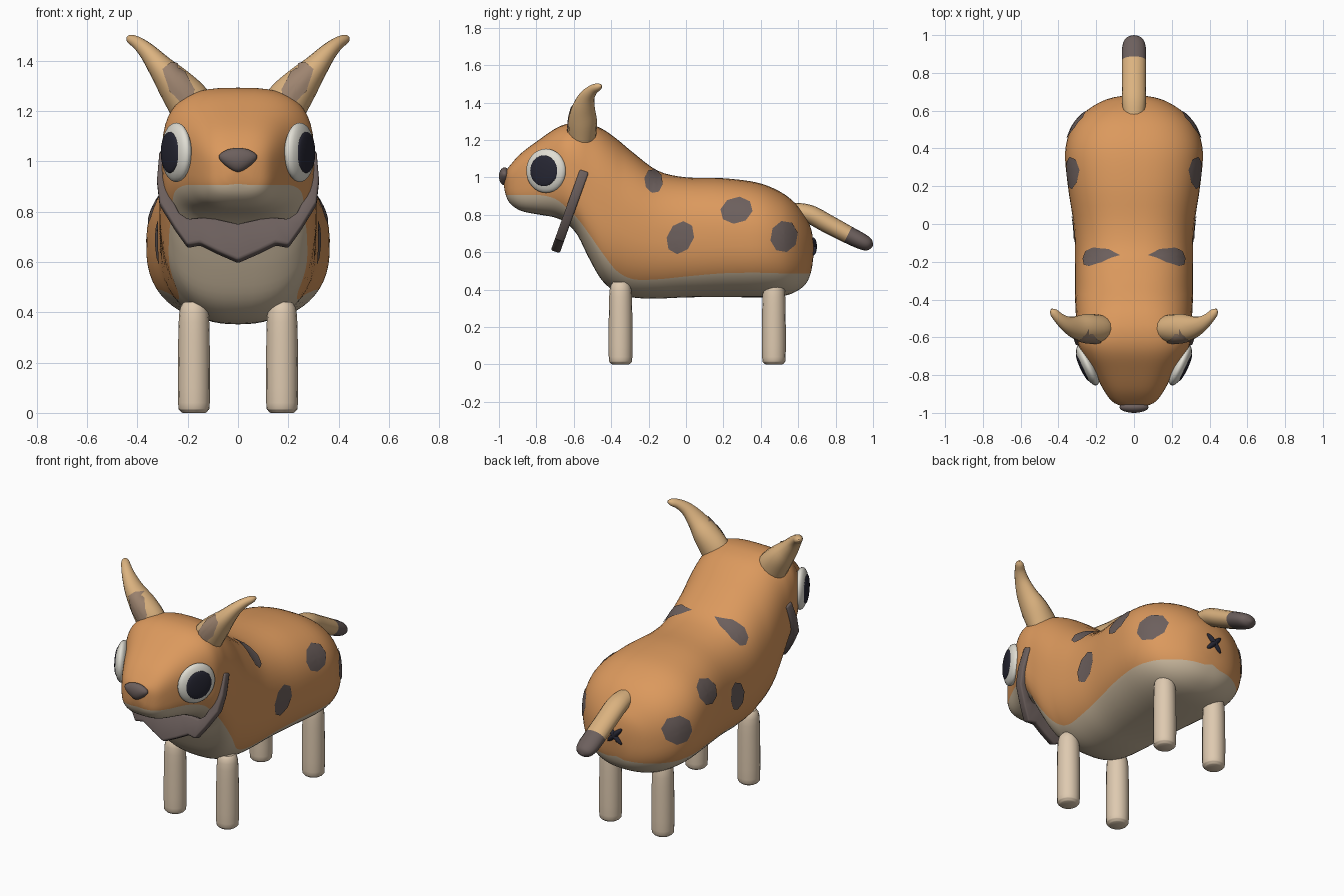
import bpy, bmesh, math
from mathutils import Vector, Matrix
from mathutils.bvhtree import BVHTree

if "Cube" in bpy.data.objects:
    bpy.data.objects.remove(bpy.data.objects["Cube"])


def srgb(*c):
    return tuple(v / 12.92 if v < 0.04 else ((v + 0.055) / 1.055) ** 2.4 for v in c) + (1.0,)


def material(name, *c):
    m = bpy.data.materials.new(name)
    m.diffuse_color = srgb(*c)
    m.use_nodes = True
    m.node_tree.nodes["Principled BSDF"].inputs["Base Color"].default_value = m.diffuse_color
    return m


ORANGE = material("orange fur", .86, .60, .365)
CREAM = material("cream belly", .80, .73, .625)
BEIGE = material("beige legs", .87, .79, .69)
TAN = material("tan fur", .86, .70, .50)
DARK = material("dark brown", .425, .375, .365)
INNER = material("inner ear", .62, .52, .44)
WHITE = material("eye white", .88, .87, .83)
BLACK = material("pupil black", .15, .15, .20)


def make(name, bm, *mats):
    bmesh.ops.remove_doubles(bm, verts=bm.verts, dist=1e-5)
    me = bpy.data.meshes.new(name)
    bm.to_mesh(me)
    bm.free()
    for m in mats:
        me.materials.append(m)
    ob = bpy.data.objects.new(name, me)
    bpy.context.collection.objects.link(ob)
    return ob


def smooth_rows(rows, k):
    """Catmull-Rom interpolation through rows of numbers."""
    out = []
    for i in range(len(rows) - 1):
        a, b, c, d = rows[max(i - 1, 0)], rows[i], rows[i + 1], rows[min(i + 2, len(rows) - 1)]
        for j in range(k):
            t = j / k
            out.append([q + .5 * t * (r - p + t * (2 * p - 5 * q + 4 * r - s + t * (3 * (q - r) + s - p)))
                        for p, q, r, s in zip(a, b, c, d)])
    return out + [list(rows[-1])]


def loft(rings, rule):
    """Skin closed rings; rule(ring, segment) gives the material index."""
    bm = bmesh.new()
    vs = [[bm.verts.new(p) for p in r] for r in rings]
    n = len(vs[0])
    for i in range(len(vs) - 1):
        for j in range(n):
            f = bm.faces.new((vs[i][j], vs[i][(j + 1) % n], vs[i + 1][(j + 1) % n], vs[i + 1][j]))
            f.material_index = rule(i, j)
    bm.faces.new(vs[0][::-1]).material_index = rule(0, n // 2)
    bm.faces.new(vs[-1]).material_index = rule(len(vs) - 2, n // 2)
    bmesh.ops.recalc_face_normals(bm, faces=bm.faces)
    return bm


def sweep(rows, ref, k=4, sides=16, rule=lambda i, j: 0):
    """Tube along x, y, z with radii along ref and across it."""
    rows = smooth_rows(rows, k)
    pts = [Vector(r[:3]) for r in rows]
    rings = []
    for i, p in enumerate(pts):
        t = (pts[min(i + 1, len(pts) - 1)] - pts[max(i - 1, 0)]).normalized()
        u = (Vector(ref) - t * t.dot(Vector(ref))).normalized()
        v = t.cross(u)
        ru, rv = max(rows[i][3], .003), max(rows[i][4], .003)
        rings.append([p + u * ru * math.cos(a) + v * rv * math.sin(a)
                      for a in (2 * math.pi * j / sides for j in range(sides))])
    return loft(rings, rule)


def ellipsoid(name, mat, loc, scale, rot=Matrix()):
    bm = bmesh.new()
    bmesh.ops.create_uvsphere(bm, u_segments=24, v_segments=16, radius=1)
    bm.transform(Matrix.Translation(loc) @ rot @ Matrix.Diagonal((*scale, 1)))
    return make(name, bm, mat)


def patch(name, mat, target, outline, direction):
    """Thin plate draped on the target along a ray direction."""
    me = target.data
    tree = BVHTree.FromPolygons([v.co for v in me.vertices], [tuple(p.vertices) for p in me.polygons])
    d = Vector(direction)
    pts = [Vector(p) for p in outline]
    pts = [a.lerp(b, t / 3) for a, b in zip(pts, pts[1:] + pts[:1]) for t in range(3)]
    mid = sum(pts, Vector()) / len(pts)

    bm = bmesh.new()

    def drape(p):
        co, no, *_ = tree.ray_cast(p - d * 2, d)
        if co is None:
            co, no, *_ = tree.find_nearest(p)
        return bm.verts.new(co + (no if no.dot(d) < 0 else -no) * .005)

    c = drape(mid)
    rings = [[drape(mid.lerp(p, f)) for p in pts] for f in (.25, .5, .75, 1)]
    n = len(pts)
    for j in range(n):
        bm.faces.new((c, rings[0][j], rings[0][(j + 1) % n]))
        for a, b in zip(rings, rings[1:]):
            bm.faces.new((a[j], b[j], b[(j + 1) % n], a[(j + 1) % n]))
    bm.normal_update()
    if sum(f.normal.dot(d) for f in bm.faces) > 0:
        bmesh.ops.reverse_faces(bm, faces=bm.faces)
    return make(name, bm, mat)


# Body and head: cross-sections as y, bottom, top, half width, belly line
STATIONS = [
    (-.975, .968, .978, .005, .905), (-.965, .91, 1.025, .06, .905), (-.94, .86, 1.065, .115, .905),
    (-.88, .82, 1.13, .16, .905), (-.78, .80, 1.205, .215, .905), (-.70, .785, 1.26, .265, .885),
    (-.64, .755, 1.285, .295, .84), (-.58, .69, 1.292, .303, .78), (-.52, .57, 1.285, .305, .70),
    (-.45, .45, 1.26, .31, .60), (-.37, .385, 1.205, .312, .50), (-.28, .357, 1.13, .312, .455),
    (-.15, .352, 1.035, .312, .455), (0, .358, 1.0, .32, .47), (.2, .36, .995, .35, .487),
    (.38, .358, .972, .365, .49), (.5, .362, .925, .335, .487), (.58, .385, .865, .275, .485),
    (.64, .43, .785, .19, .485), (.67, .50, .72, .11, .485), (.685, .61, .625, .005, .485)]
NB, NT = 10, 18
K = NB + NT
rings = []
for y, lo, hi, w, line in smooth_rows(STATIONS, 4):
    n = 2.4 + .6 * min(max((-.35 - y) / .2, 0), 1)
    cz, hz = (lo + hi) / 2, max((hi - lo) / 2, .004)
    s = min(max((line - cz) / hz, -1), .9)
    tb = math.asin(math.copysign(abs(s) ** (n / 2), s))
    ts = [-math.pi / 2 + (tb + math.pi / 2) * j / NB for j in range(NB)]
    ts += [tb + (math.pi / 2 - tb) * j / NT for j in range(NT + 1)]
    half = []
    for t in ts:
        sn = math.sin(t)
        half.append((max(w, .003) * max(math.cos(t), 0) ** (2 / n),
                     y, cz + hz * math.copysign(abs(sn) ** (2 / n), sn)))
    rings.append(half + [(-x, yy, z) for x, yy, z in half[-2:0:-1]])
body = make("body", loft(rings, lambda i, j: int(j < NB or j >= 2 * K - NB)), ORANGE, CREAM)

# Side spots: y, z, radii, tilt in degrees
SPOTS = [(-.175, .977, .05, .065, 10), (-.03, .678, .07, .092, -28),
         (.27, .822, .088, .07, 15), (.522, .683, .073, .085, -10)]
for s, side in ((1, "right"), (-1, "left")):
    for k, (cy, cz, ry, rz, tilt) in enumerate(SPOTS):
        r = math.radians(tilt)
        pts = []
        for j in range(8):
            a = math.pi * (j + .5) / 4
            u, v = ry * math.cos(a), rz * math.sin(a)
            pts.append((0, cy + u * math.cos(r) - v * math.sin(r), cz + u * math.sin(r) + v * math.cos(r)))
        patch(f"{side}_spot_{k + 1}", DARK, body, pts, (-s, 0, 0))

    # Ears with inner patches
    ear = make(side + "_ear", sweep([
        (s * .165, -.555, 1.18, .07, .085), (s * .195, -.555, 1.235, .076, .088),
        (s * .25, -.552, 1.305, .076, .073), (s * .305, -.548, 1.37, .062, .052),
        (s * .355, -.53, 1.43, .043, .036), (s * .395, -.50, 1.467, .03, .026),
        (s * .425, -.468, 1.484, .022, .019), (s * .438, -.452, 1.49, .006, .006)], (0, 1, 0)), TAN)
    inner = [(.30, 1.365), (.27, 1.39), (.23, 1.385), (.175, 1.285), (.18, 1.235), (.21, 1.215), (.27, 1.28)]
    patch(side + "_inner_ear", INNER, ear, [(s * x, -.55, z) for x, z in inner], (0, 1, 0))

    # Eyes
    out = Vector((s * .905, -.425, 0))
    turn = Matrix.Rotation(math.atan2(out.y, out.x), 4, 'Z')
    eye = Vector((s * .238, -.745, 1.035)) + out * .008
    ellipsoid(side + "_eye", WHITE, eye, (.04, .116, .118), turn)
    ellipsoid(side + "_pupil", BLACK, eye + out * .0285, (.014, .08, .082), turn)

    # Legs
    for y, end in ((-.35, "front"), (.47, "back")):
        legs = [(0, .045), (.01, .056), (.04, .063), (.25, .063), (.4, .058), (.44, .04)]
        make(f"{side}_{end}_leg", sweep([(s * .175, y, z, r, r) for z, r in legs], (1, 0, 0), 3), BEIGE)

# Nose, tapered towards the bottom
nose = ellipsoid("nose", DARK, (0, -.97, 1.005), (.075, .03, .048))
for v in nose.data.vertices:
    v.co.x *= 1 + .45 * min((v.co.z - 1.01) / .048, .2)

# Tail with dark tip
make("tail", sweep([
    (0, .57, .82, .055, .045), (0, .66, .803, .064, .05), (0, .76, .75, .064, .05),
    (0, .866, .694, .064, .047), (0, .94, .657, .062, .043), (0, .98, .638, .045, .032),
    (0, .997, .63, .008, .006)], (1, 0, 0), rule=lambda i, j: int(i >= 12)), TAN, DARK)

# Cross mark under the tail
for a in (45, -45):
    ellipsoid("cross_stroke", BLACK, (0, .68, .63), (.066, .02, .016), Matrix.Rotation(math.radians(a), 4, 'Y'))

# Neckerchief: x and z of the inner and outer edge, on a tilted plane
EDGES = [(0, .745, 0, .60), (.09, .765, .08, .635), (.14, .77, .15, .67), (.2, .765, .2, .66),
         (.235, .79, .25, .73), (.26, .84, .312, .83), (.265, .93, .322, .92), (.265, 1.03, .312, 1.035)]
strip = [(-a, b, -c, d) for a, b, c, d in EDGES[:0:-1]] + EDGES
bm = bmesh.new()
cols = [[bm.verts.new((x, -.545 - (1.03 - z) * .36, z)) for x, z in ((a, b), (c, d))] for a, b, c, d in strip]
for p, q in zip(cols, cols[1:]):
    bm.faces.new((p[0], p[1], q[1], q[0]))
scarf = make("neckerchief", bm, DARK)
solid = scarf.modifiers.new("thickness", 'SOLIDIFY')
solid.thickness, solid.offset = .05, 0
bevel = scarf.modifiers.new("soft edges", 'BEVEL')
bevel.width, bevel.segments = .01, 2

# Smooth shading
for ob in bpy.context.collection.objects:
    ob.select_set(True)
bpy.context.view_layer.objects.active = body
bpy.ops.object.shade_smooth_by_angle(angle=math.radians(50))
